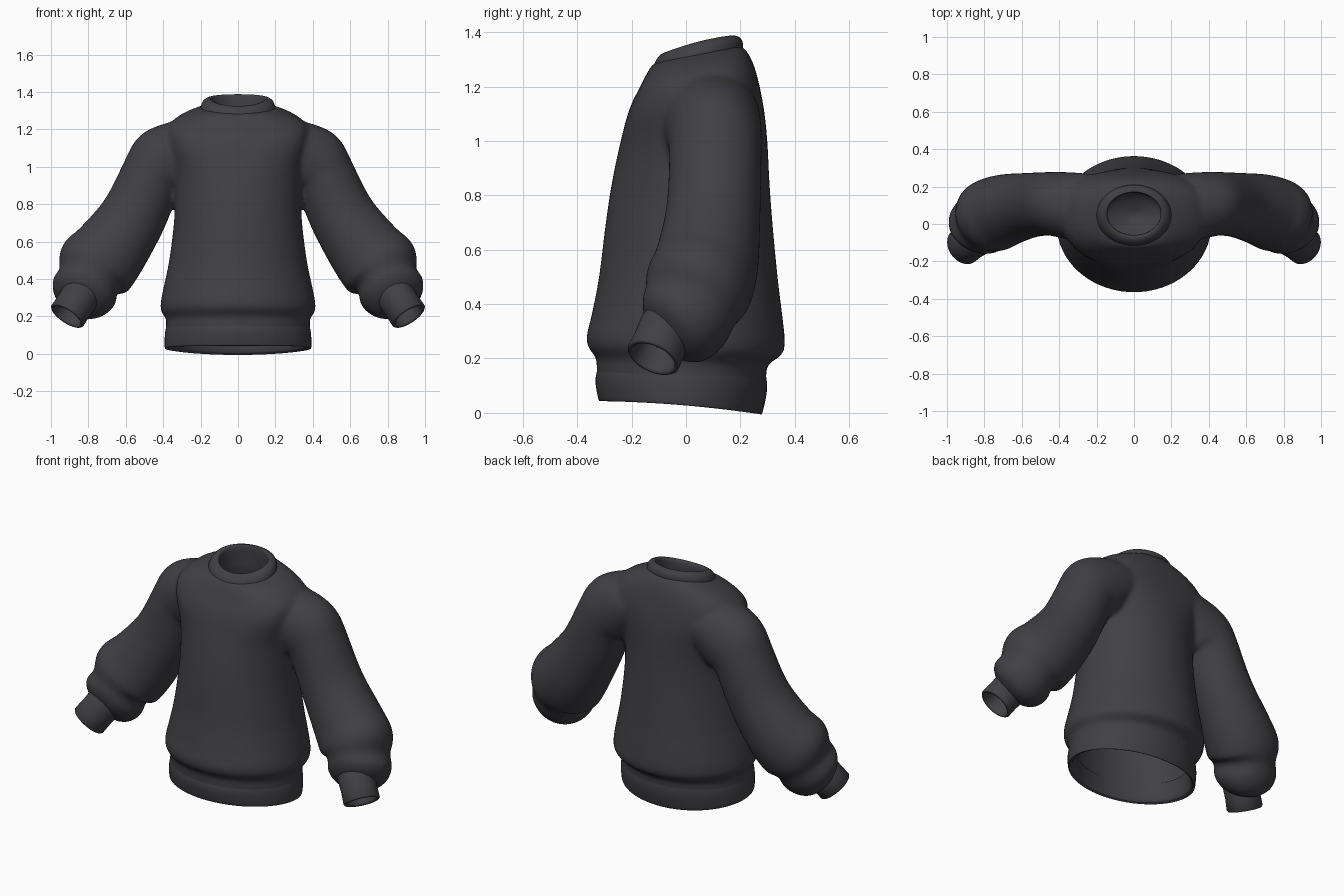
import bpy, bmesh, math
from mathutils import Vector

cube = bpy.data.objects.get("Cube")
if cube:
    bpy.data.objects.remove(cube, do_unlink=True)

fabric = bpy.data.materials.new("charcoal fabric")
fabric.use_nodes = True
COLOUR = (0.052, 0.050, 0.058, 1)
fabric.diffuse_color = COLOUR
fabric.node_tree.nodes["Principled BSDF"].inputs["Base Color"].default_value = COLOUR
SIDES = 64
ANGLES = [2 * math.pi * i / SIDES for i in range(SIDES)]


def refine(rows, steps=4):
    """Catmull-Rom interpolation between rows of numbers."""
    rows = [Vector(r) for r in rows]
    out = []
    for i in range(len(rows) - 1):
        p0, p1 = rows[max(i - 1, 0)], rows[i]
        p2, p3 = rows[i + 1], rows[min(i + 2, len(rows) - 1)]
        for s in range(steps):
            t = s / steps
            out.append(p1 + (p2 - p0) * (t / 2) + (p0 * 2 - p1 * 5 + p2 * 4 - p3) * (t * t / 2)
                       + (p1 * 3 - p0 - p2 * 3 + p3) * (t ** 3 / 2))
    return out + [rows[-1]]


def loft(bm, rings, capped):
    loops = [[bm.verts.new(p) for p in ring] for ring in rings]
    for a, b in zip(loops, loops[1:]):
        for i in range(SIDES):
            j = (i + 1) % SIDES
            bm.faces.new((a[i], a[j], b[j], b[i]))
    if capped:
        bm.faces.new(loops[0][::-1])
        bm.faces.new(loops[-1])


def boxy(value, power):
    return math.copysign(abs(value) ** power, value)


def level_rings(rows, arch=0, shoulder=None):
    """Rows of half width, front y, back y, front z, back z.
    arch lifts the sides; shoulder (height, spread) squares the rings near that height."""
    rings = []
    for w, yf, yb, zf, zb in refine(rows):
        power = 1
        if shoulder and w > .2:
            power -= .3 * math.exp(-(((zf + zb) / 2 - shoulder[0]) / shoulder[1]) ** 2)
        ring = []
        for a in ANGLES:
            c, s = boxy(math.cos(a), power), boxy(math.sin(a), power)
            ring.append(Vector((w * c, (yf + yb) / 2 + (yb - yf) / 2 * s,
                                (zf + zb) / 2 + (zb - zf) / 2 * s + arch * c * c)))
        rings.append(ring)
    return rings


def tube_rings(rows, side):
    """Rows of centre x, y, z, radius across, radius in depth; side mirrors x."""
    rows = refine(rows)
    pts = [Vector(r[:3]) for r in rows]
    rings = []
    for i, row in enumerate(rows):
        t = (pts[min(i + 2, len(pts) - 1)] - pts[max(i - 2, 0)]).normalized()
        u = t.cross(Vector((0, 1, 0))).normalized()
        v = t.cross(u)
        ring = [pts[i] + u * row[3] * math.cos(a) + v * row[4] * math.sin(a) for a in ANGLES]
        rings.append([Vector((p.x * side, p.y, p.z)) for p in ring])
    return rings


def finish(name, bm):
    bmesh.ops.recalc_face_normals(bm, faces=bm.faces)
    mesh = bpy.data.meshes.new(name)
    for f in bm.faces:
        f.smooth = True
    bm.to_mesh(mesh)
    bm.free()
    mesh.materials.append(fabric)
    obj = bpy.data.objects.new(name, mesh)
    bpy.context.collection.objects.link(obj)
    return obj


# Torso, hollow from below and from the neck, with both sleeves blended into it
TORSO = [
    (.02, -.02, .02, .74, .74), (.26, -.2, .22, .68, .68), (.32, -.27, .29, .5, .5),
    (.355, -.295, .265, .24, .22), (.357, -.295, .262, .12, .09), (.37, -.305, .27, .075, .035),
    (.384, -.318, .283, .09, .05), (.386, -.329, .295, .15, .12),
    (.385, -.329, .3, .2, .175), (.411, -.358, .352, .238, .213), (.414, -.366, .364, .28, .26),
    (.397, -.347, .354, .36, .36), (.368, -.32, .337, .5, .5), (.343, -.295, .318, .7, .7),
    (.339, -.272, .307, .85, .85), (.352, -.24, .299, 1.0, 1.0), (.373, -.207, .286, 1.12, 1.12),
    (.375, -.168, .265, 1.2, 1.225), (.31, -.14, .243, 1.255, 1.295), (.22, -.118, .215, 1.285, 1.34),
    (.17, -.08, .19, 1.285, 1.35), (.15, -.06, .17, 1.22, 1.27), (.19, -.09, .19, 1.1, 1.1),
    (.17, -.07, .17, .92, .92), (.02, .03, .06, .84, .84),
]
SLEEVE = [
    (.22, .08, 1.105, .14, .185), (.30, .092, 1.075, .178, .182), (.40, .105, 1.015, .197, .174),
    (.46, .108, .945, .17, .17), (.56, .10, .735, .178, .174), (.685, .075, .55, .202, .192),
    (.765, .043, .457, .213, .198), (.797, .017, .395, .168, .178), (.822, -.01, .335, .18, .172),
    (.842, -.045, .29, .15, .145), (.855, -.07, .265, .09, .09),
]
bm = bmesh.new()
loft(bm, level_rings(TORSO, 0, (1.16, .16)), True)
for side in (1, -1):
    loft(bm, tube_rings(SLEEVE, side), True)
body = finish("body_and_sleeves", bm)
remesh = body.modifiers.new("Blend", 'REMESH')
remesh.mode = 'VOXEL'
remesh.voxel_size = 0.012
remesh.use_smooth_shade = True
soften = body.modifiers.new("Soften", 'SMOOTH')
soften.factor = 0.5
soften.iterations = 14

# Ribbed bands: collar and hem edge
COLLAR = [
    (.185, -.10, .20, 1.25, 1.33), (.2, -.12, .21, 1.265, 1.345), (.187, -.105, .203, 1.305, 1.375),
    (.16, -.078, .18, 1.325, 1.387), (.143, -.06, .168, 1.31, 1.375), (.147, -.06, .168, 1.22, 1.27),
]
HEM = [
    (.378, -.322, .293, .17, .145), (.39, -.333, .298, .12, .085),
    (.392, -.322, .281, .05, .001), (.382, -.312, .271, .047, .001), (.365, -.30, .262, .06, .02),
    (.35, -.29, .258, .15, .13),
]
for name, rows in (("collar", COLLAR), ("hem_band", HEM)):
    bm = bmesh.new()
    loft(bm, level_rings(rows, .01), False)
    finish(name, bm)

# Cuffs: an outer wall, a rolled rim and an inner wall
start, end = Vector((.842, -.07, .31)), Vector((.915, -.122, .2))
CUFF = [(-.4, .09), (0, .104), (.5, .1), (.95, .102), (1, .096), (.99, .086), (.9, .082), (.3, .078)]
axis = (end - start).normalized()
u = axis.cross(Vector((0, 1, 0))).normalized()
v = axis.cross(u)
for name, side in (("left_cuff", 1), ("right_cuff", -1)):
    rings = []
    for t, r in CUFF:
        ring = [start.lerp(end, t) + (u * math.cos(a) + v * math.sin(a)) * r for a in ANGLES]
        rings.append([Vector((p.x * side, p.y, p.z)) for p in ring])
    bm = bmesh.new()
    loft(bm, rings, False)
    finish(name, bm)
